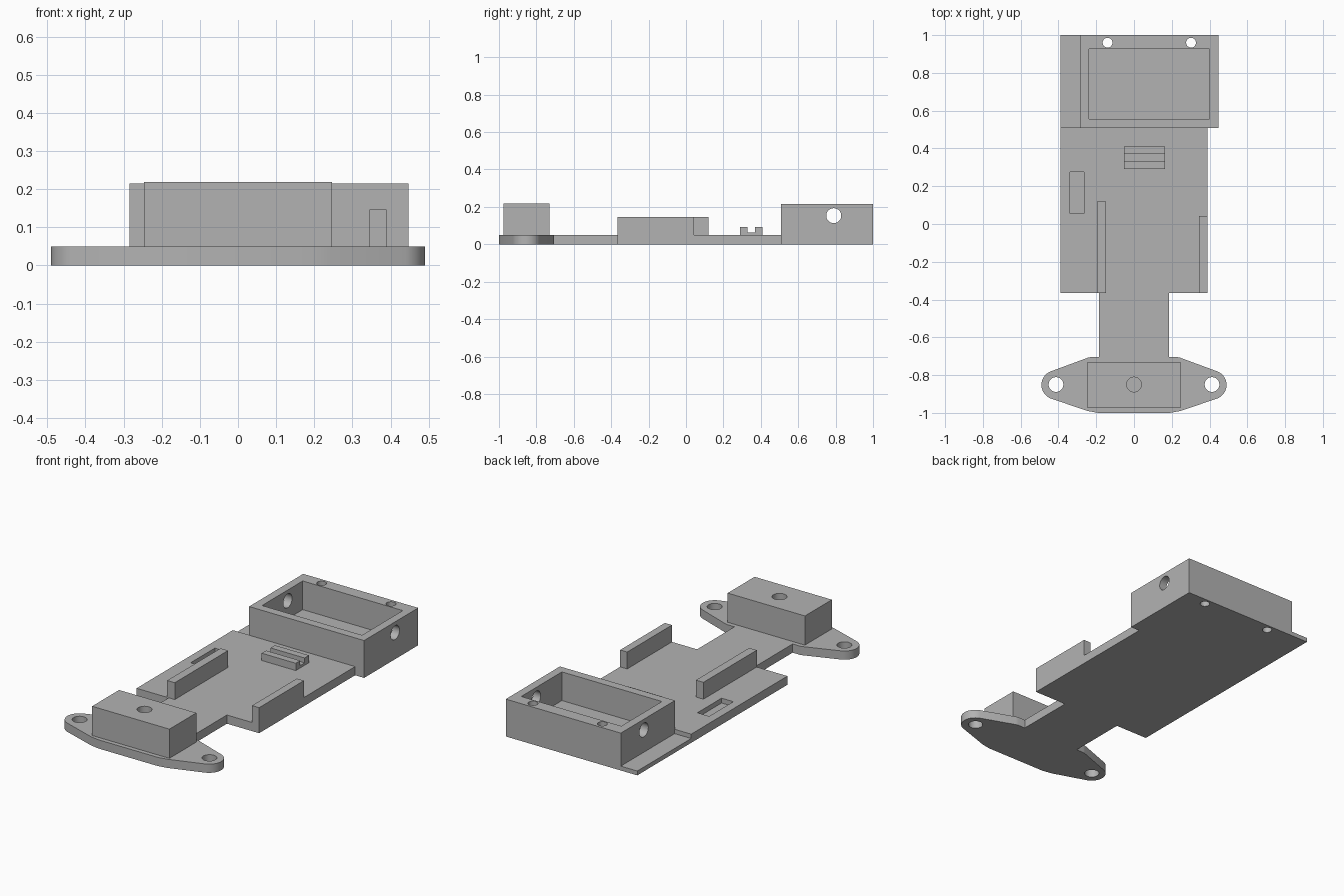
import bpy
import bmesh
from math import pi, cos, sin, radians

if "Cube" in bpy.data.objects:
    bpy.data.objects.remove(bpy.data.objects["Cube"])

GREY = (0.45, 0.45, 0.45, 1.0)
grey = bpy.data.materials.new("plain grey")
grey.diffuse_color = GREY
grey.use_nodes = True
grey.node_tree.nodes["Principled BSDF"].inputs["Base Color"].default_value = GREY


def prism(name, outline, z0, z1):
    """Extrude a counter-clockwise plan outline from z0 to z1."""
    bm = bmesh.new()
    face = bm.faces.new([bm.verts.new((x, y, z0)) for x, y in outline])
    top = bmesh.ops.extrude_face_region(bm, geom=[face])["geom"]
    moved = [v for v in top if isinstance(v, bmesh.types.BMVert)]
    bmesh.ops.translate(bm, verts=moved, vec=(0, 0, z1 - z0))
    bmesh.ops.recalc_face_normals(bm, faces=bm.faces)
    mesh = bpy.data.meshes.new(name)
    bm.to_mesh(mesh)
    bm.free()
    obj = bpy.data.objects.new(name, mesh)
    bpy.context.collection.objects.link(obj)
    mesh.materials.append(grey)
    return obj


def box(name, x0, x1, y0, y1, z0, z1):
    return prism(name, [(x0, y0), (x1, y0), (x1, y1), (x0, y1)], z0, z1)


def rod(location, radius, depth, rotation=(0, 0, 0)):
    bpy.ops.mesh.primitive_cylinder_add(vertices=48, radius=radius, depth=depth,
                                        location=location, rotation=rotation)
    obj = bpy.context.object
    obj.name = "hole_cutter"
    obj.data.materials.append(grey)
    return obj


def cut(target, cutters):
    """Subtract each cutter from the target, then discard it."""
    bpy.context.view_layer.objects.active = target
    for cutter in cutters:
        cutter.hide_render = True
        mod = target.modifiers.new("cut", 'BOOLEAN')
        mod.operation = 'DIFFERENCE'
        mod.solver = 'EXACT'
        mod.object = cutter
        bpy.ops.object.modifier_apply(modifier=mod.name)
        bpy.data.objects.remove(cutter)


def smooth(obj):
    bpy.ops.object.select_all(action='DESELECT')
    obj.select_set(True)
    bpy.context.view_layer.objects.active = obj
    bpy.ops.object.shade_smooth_by_angle(angle=radians(30))


PLATE = 0.05
WALL = 0.147

# Base plate with its narrow neck, and a shallow slot
deck = prism("base_plate", [(-0.185, -0.705), (0.185, -0.705), (0.185, -0.365),
                            (0.39, -0.365), (0.39, 0.51), (-0.39, 0.51),
                            (-0.39, -0.365), (-0.185, -0.365)], 0, PLATE)
cut(deck, [box("slot_cutter", -0.34, -0.265, 0.055, 0.275, 0.022, 0.1)])

# Mounting flange with rounded ears and a screw hole in each
EAR_X, EAR_Y, EAR_R = 0.413, -0.852, 0.077
arc = [radians(-70 + 140 * i / 20) for i in range(21)]
half = [(0.19, -1.0), (0.245, -0.99)]
half += [(EAR_X + EAR_R * cos(a), EAR_Y + EAR_R * sin(a)) for a in arc]
half += [(0.245, -0.708), (0.23, -0.705)]
outline = half + [(-x, y) for x, y in reversed(half)]
flange = prism("mounting_flange", outline, 0, PLATE)
cut(flange, [rod((s * EAR_X, -0.85, 0), 0.039, 0.4) for s in (-1, 1)])
smooth(flange)

# Front block with a vertical hole
block = box("front_block", -0.246, 0.246, -0.975, -0.73, PLATE, 0.218)
cut(block, [rod((0, -0.85, 0.2), 0.039, 0.24)])
smooth(block)

# Upright side walls
box("inner_wall", -0.195, -0.147, -0.365, 0.12, PLATE, WALL)
box("outer_wall", 0.345, 0.39, -0.365, 0.042, PLATE, WALL)

# Grooved clip
box("clip_base", -0.052, 0.165, 0.29, 0.41, PLATE, 0.064)
for name, y0, y1 in (("clip_front_ridge", 0.29, 0.33), ("clip_back_ridge", 0.37, 0.41)):
    box(name, -0.052, 0.165, y0, y1, 0.064, 0.092)

# Rear tray: open cavity, cross holes in the sides, screw holes in the back rim
tray = box("rear_tray", -0.285, 0.447, 0.508, 1.0, 0, 0.215)
cutters = [box("cavity_cutter", -0.237, 0.4, 0.557, 0.927, PLATE, 0.4),
           rod((0.08, 0.79, 0.153), 0.04, 1.2, (0, pi / 2, 0))]
cutters += [rod((x, 0.96, 0.1), 0.026, 0.5) for x in (-0.14, 0.302)]
cut(tray, cutters)
smooth(tray)

# Thin ledge beside the tray
box("side_ledge", -0.39, -0.285, 0.51, 1.0, 0, 0.025)
